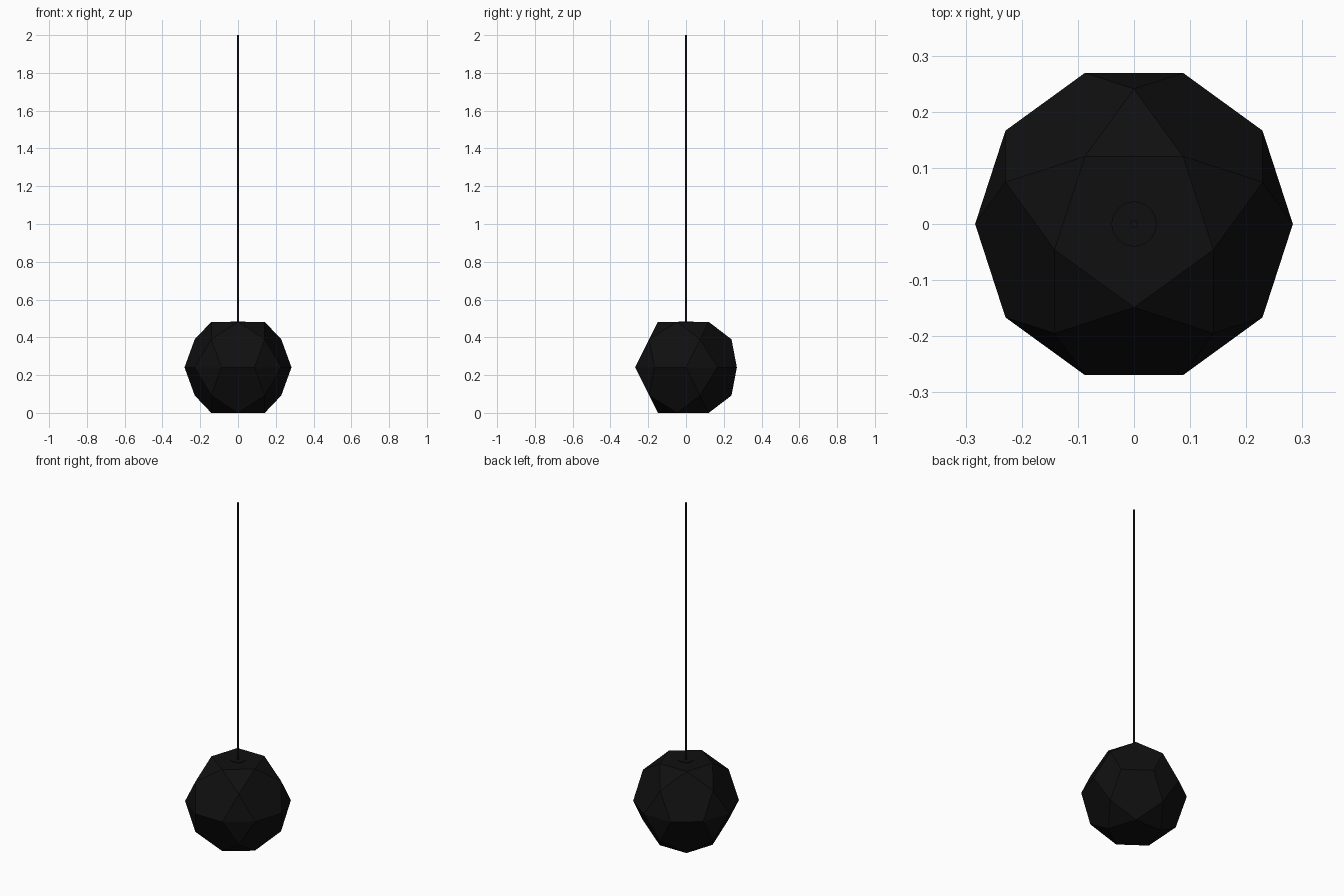
import bpy, bmesh
from math import radians, cos, sin, sqrt

if "Cube" in bpy.data.objects:
    bpy.data.objects.remove(bpy.data.objects["Cube"])

EDGE = 0.175                                # edge length of every facet
PHI = (1 + sqrt(5)) / 2
R_EQ = EDGE * PHI                           # equator decagon radius
R_CAP = EDGE * 0.85065                      # end pentagon radius
R_MID = R_CAP * PHI                         # middle ring radius
H_CAP = sqrt(R_EQ**2 - R_CAP**2)            # ring heights above the equator
H_MID = sqrt(R_EQ**2 - R_MID**2)

black = bpy.data.materials.new("black")
black.diffuse_color = (0.005, 0.005, 0.005, 1)
black.use_nodes = True
black.node_tree.nodes["Principled BSDF"].inputs["Base Color"].default_value = black.diffuse_color


def ring(bm, count, radius, start, z):
    step = 360 / count
    return [bm.verts.new((radius * cos(radians(start + i * step)),
                          radius * sin(radians(start + i * step)), z))
            for i in range(count)]


def rod(name, radius, z0, z1, sides):
    bpy.ops.mesh.primitive_cylinder_add(vertices=sides, radius=radius, depth=z1 - z0,
                                        location=(0, 0, (z0 + z1) / 2))
    ob = bpy.context.object
    ob.name = name
    ob.data.materials.append(black)
    bpy.ops.object.shade_smooth_by_angle()


# Faceted shade: two mirrored halves of pentagons and triangles
bm = bmesh.new()
equator = ring(bm, 10, R_EQ, -108, H_CAP)
for side in (1, -1):
    cap = ring(bm, 5, R_CAP, -90, H_CAP + side * H_CAP)
    mid = ring(bm, 5, R_MID, -54, H_CAP + side * H_MID)
    bm.faces.new(cap)
    for i in range(5):
        a, b = equator[2 * i], equator[2 * i + 1]
        c = equator[(2 * i + 2) % 10]
        bm.faces.new((cap[i], mid[i - 1], a, b, mid[i]))
        bm.faces.new((mid[i], b, c))
        bm.faces.new((cap[i], mid[i], cap[(i + 1) % 5]))
bmesh.ops.recalc_face_normals(bm, faces=bm.faces)
mesh = bpy.data.meshes.new("shade")
bm.to_mesh(mesh)
bm.free()
shade = bpy.data.objects.new("shade", mesh)
mesh.materials.append(black)
bpy.context.collection.objects.link(shade)

# Round fitting on the top face and the hanging cord
top = 2 * H_CAP
rod("cord_fitting", 0.04, top - 0.01, top + 0.003, 32)
rod("cord", 0.0065, top - 0.01, 2.0, 16)
